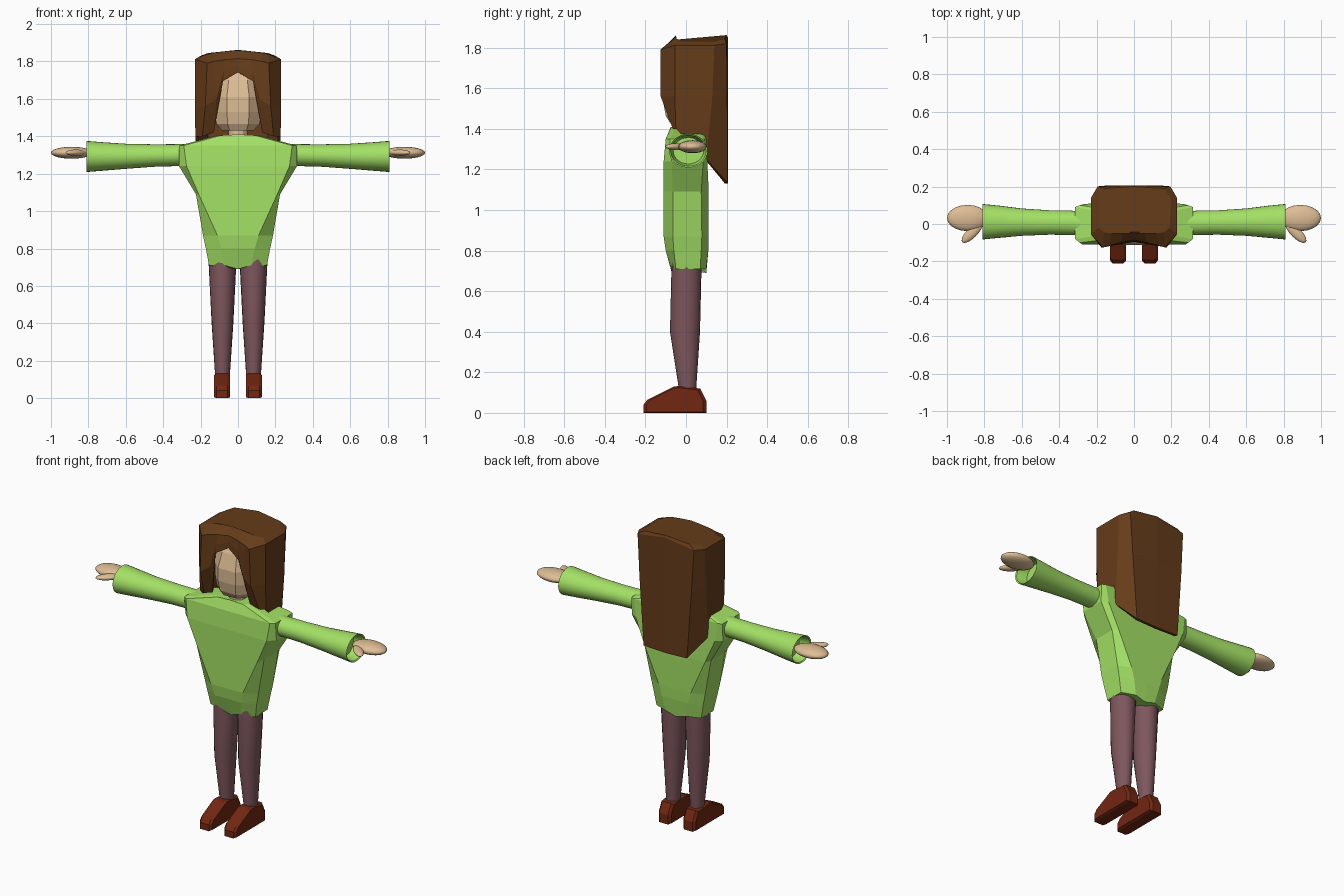
import bpy, bmesh, math
from mathutils import Vector

if "Cube" in bpy.data.objects:
    bpy.data.objects.remove(bpy.data.objects["Cube"])

def material(name, rgb):
    m = bpy.data.materials.new(name)
    m.diffuse_color = (*rgb, 1)
    m.use_nodes = True
    m.node_tree.nodes["Principled BSDF"].inputs["Base Color"].default_value = m.diffuse_color
    return m

GREEN = material("sweater_green", (0.37, 0.75, 0.13))
BROWN = material("hair_brown", (0.13, 0.045, 0.01))
PLUM = material("trouser_plum", (0.21, 0.095, 0.11))
RUST = material("shoe_rust", (0.17, 0.02, 0.006))
SKIN = material("skin", (0.73, 0.51, 0.30))

def loft(name, rings, mat, caps=(True, True), mirror=False, smooth=False):
    """Skin a list of equal-length closed rings."""
    bm = bmesh.new()
    rows = [[bm.verts.new(p) for p in r] for r in rings]
    n = len(rows[0])
    for a, b in zip(rows, rows[1:]):
        for i in range(n):
            j = (i + 1) % n
            bm.faces.new((a[i], a[j], b[j], b[i]))
    if caps[0]:
        bm.faces.new(rows[0][::-1])
    if caps[1]:
        bm.faces.new(rows[-1])
    bmesh.ops.recalc_face_normals(bm, faces=bm.faces)
    me = bpy.data.meshes.new(name)
    bm.to_mesh(me)
    bm.free()
    ob = bpy.data.objects.new(name, me)
    bpy.context.collection.objects.link(ob)
    me.materials.append(mat)
    if mirror:
        ob.modifiers.new("Mirror", 'MIRROR').use_bisect_axis[0] = False
    if smooth:
        bpy.ops.object.select_all(action='DESELECT')
        ob.select_set(True)
        bpy.context.view_layer.objects.active = ob
        bpy.ops.object.shade_smooth_by_angle(angle=math.radians(40))
    return ob

def octagon(z, half, front_x, front, back, side_f, side_b, dz=0.0):
    """Symmetric cross-section: flat front, back and sides, chamfered corners."""
    r = [(front_x, front, z), (half, side_f, z), (half, side_b, z), (front_x, back, z)]
    mid_back, mid_front = [(0, back, z + dz)], [(0, front, z + dz)]
    return r + mid_back + [(-x, y, c) for x, y, c in reversed(r)] + mid_front

def circle_z(x, y, z, r, ry=None, n=20):
    ry = ry or r
    return [(x + r * math.cos(math.tau * i / n), y + ry * math.sin(math.tau * i / n), z) for i in range(n)]

def circle_x(x, y, z, ry, rz, n=28):
    return [(x, y + ry * math.cos(math.tau * i / n), z + rz * math.sin(math.tau * i / n)) for i in range(n)]

# Sweater body
loft("sweater_body", [
    octagon(0.71, 0.155, 0.07, -0.07, 0.10, -0.05, 0.07, -0.02),
    octagon(0.80, 0.172, 0.09, -0.10, 0.11, -0.06, 0.075),
    octagon(0.87, 0.187, 0.11, -0.11, 0.112, -0.065, 0.078),
    octagon(1.09, 0.225, 0.21, -0.11, 0.112, -0.065, 0.075),
    octagon(1.24, 0.315, 0.275, -0.11, 0.105, -0.07, 0.085),
    octagon(1.35, 0.315, 0.29, -0.10, 0.10, -0.08, 0.09),
    octagon(1.405, 0.11, 0.09, -0.075, 0.07, -0.05, 0.05, 0.005)], GREEN)

# Sleeves with an open, recessed cuff
loft("sleeve", [circle_x(*p) for p in (
    (0.28, 0.005, 1.30, 0.065, 0.058), (0.45, 0.008, 1.297, 0.065, 0.060),
    (0.60, 0.010, 1.293, 0.073, 0.067), (0.72, 0.012, 1.292, 0.086, 0.076),
    (0.81, 0.012, 1.292, 0.095, 0.083), (0.805, 0.012, 1.292, 0.088, 0.076),
    (0.74, 0.012, 1.292, 0.075, 0.065))], GREEN, mirror=True, smooth=True)

# Hands: flattened palm and thumb
def ellipsoid(name, loc, size, turn):
    bpy.ops.mesh.primitive_uv_sphere_add(segments=20, ring_count=12)
    ob = bpy.context.object
    ob.name = name
    for v in ob.data.vertices:
        p = Vector((v.co.x * size[0], v.co.y * size[1], v.co.z * size[2]))
        c, s = math.cos(turn), math.sin(turn)
        v.co = Vector((p.x * c - p.y * s, p.x * s + p.y * c, p.z)) + Vector(loc)
    ob.data.materials.append(SKIN)
    ob.modifiers.new("Mirror", 'MIRROR')
    bpy.ops.object.shade_smooth()

ellipsoid("palm", (0.89, 0.032, 1.312), (0.11, 0.07, 0.032), 0)
ellipsoid("thumb", (0.865, -0.045, 1.312), (0.075, 0.028, 0.017), math.radians(-45))

# Legs
loft("trouser_leg", [circle_z(*p) for p in (
    (0.083, 0.006, 0.08, 0.038, 0.042), (0.083, 0.007, 0.13, 0.040, 0.044),
    (0.083, -0.005, 0.40, 0.058, 0.074), (0.083, 0.003, 0.74, 0.075, 0.074))],
    PLUM, mirror=True, smooth=True)

# Shoes: side profile lofted across x with bevelled flanks
SHOE = [(-0.21, 0.0), (0.10, 0.0), (0.10, 0.06), (0.07, 0.12), (-0.04, 0.132), (-0.06, 0.13), (-0.19, 0.065), (-0.21, 0.04)]
def shoe_slice(x, k):
    return [(x, -0.05 + (y + 0.05) * k, 0.055 + (z - 0.055) * k) for y, z in SHOE]
loft("shoe", [shoe_slice(0.042, 0.90), shoe_slice(0.055, 1), shoe_slice(0.115, 1), shoe_slice(0.128, 0.90)],
     RUST, mirror=True)

# Neck and head
loft("neck", [circle_z(0, 0.0, z, 0.052, n=12) for z in (1.36, 1.48)], SKIN)
loft("head", [
    octagon(1.432, 0.085, 0.045, -0.08, 0.07, -0.035, 0.04),
    octagon(1.465, 0.115, 0.055, -0.10, 0.10, -0.045, 0.06),
    octagon(1.53, 0.125, 0.06, -0.112, 0.12, -0.05, 0.08),
    octagon(1.61, 0.125, 0.06, -0.112, 0.13, -0.05, 0.08),
    octagon(1.70, 0.12, 0.05, -0.085, 0.13, -0.04, 0.08),
    octagon(1.79, 0.09, 0.04, -0.04, 0.09, -0.02, 0.06)], SKIN)

# Hair: columns around the head, each with crown, top, middle and lower point
COLS = [
    ((0, -0.05, 1.86), (0, -0.085, 1.815), (0, -0.092, 1.78), (0, -0.095, 1.742)),
    ((0.06, -0.05, 1.855), (0.07, -0.10, 1.81), (0.075, -0.108, 1.75), (0.08, -0.11, 1.695)),
    ((0.12, -0.05, 1.848), (0.13, -0.115, 1.80), (0.115, -0.115, 1.60), (0.13, -0.07, 1.42)),
    ((0.16, -0.045, 1.84), (0.165, -0.125, 1.79), (0.175, -0.125, 1.56), (0.19, -0.065, 1.40)),
    ((0.19, -0.02, 1.83), (0.23, -0.055, 1.812), (0.23, -0.055, 1.56), (0.228, -0.05, 1.40)),
    ((0.20, 0.13, 1.83), (0.23, 0.14, 1.812), (0.23, 0.13, 1.56), (0.225, 0.10, 1.25)),
    ((0.16, 0.19, 1.845), (0.195, 0.20, 1.82), (0.18, 0.203, 1.56), (0.15, 0.205, 1.135)),
    ((0, 0.20, 1.862), (0, 0.207, 1.85), (0, 0.207, 1.56), (0, 0.207, 1.13))]
around = COLS + [tuple((-x, y, z) for x, y, z in c) for c in COLS[-2:0:-1]]
hair = loft("hair", [[c[k] for c in around] for k in range(4)], BROWN, caps=(True, False))
thick = hair.modifiers.new("Thickness", 'SOLIDIFY')
thick.thickness = 0.018
thick.offset = -1
